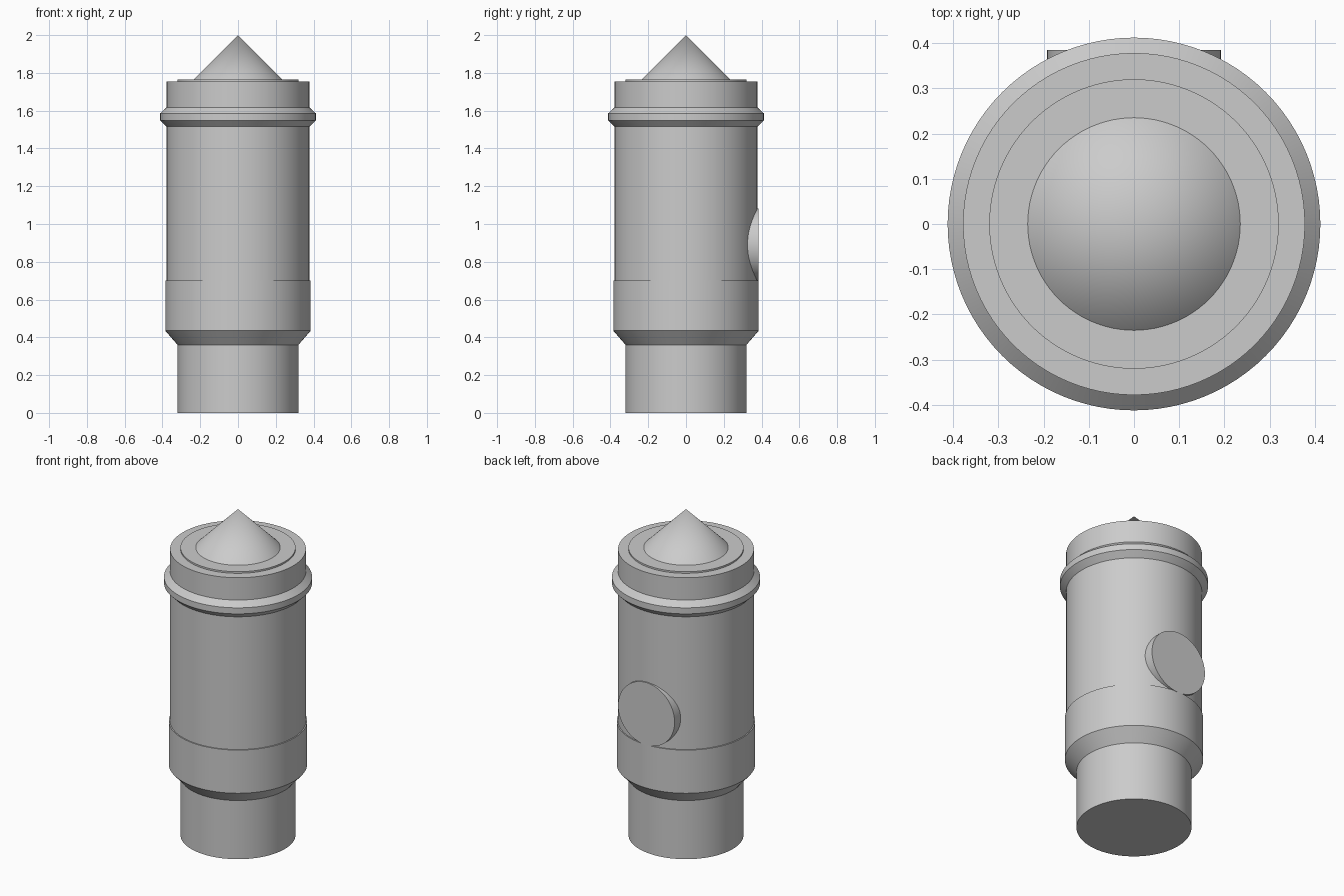
import bpy
import math

cube = bpy.data.objects.get("Cube")
if cube:
    bpy.data.objects.remove(cube, do_unlink=True)

SIDES = 96

grey = bpy.data.materials.new("plain_grey")
grey.use_nodes = True
colour = (0.6, 0.6, 0.6, 1)
grey.diffuse_color = colour
grey.node_tree.nodes["Principled BSDF"].inputs["Base Color"].default_value = colour


def turned(name, z0, z1, r0, r1=None, location=None, rotation=(0, 0, 0)):
    """Round part from height z0 to z1, tapering from radius r0 to r1."""
    r1 = r0 if r1 is None else r1
    bpy.ops.mesh.primitive_cone_add(
        vertices=SIDES, radius1=r0, radius2=r1, depth=z1 - z0,
        location=location or (0, 0, (z0 + z1) / 2), rotation=rotation)
    part = bpy.context.object
    part.name = name
    part.data.materials.append(grey)
    bpy.ops.object.shade_smooth_by_angle(angle=math.radians(25))
    return part


# Lower end: plug, chamfer and wide collar
turned("base_plug", 0, 0.36, 0.32)
turned("collar_chamfer", 0.36, 0.435, 0.32, 0.385)
turned("lower_collar", 0.435, 0.70, 0.385)

# Main barrel and the cap above the ring
turned("barrel", 0.70, 1.755, 0.378)

# Bevelled ring around the barrel
turned("ring_underside", 1.515, 1.549, 0.378, 0.412)
turned("ring_band", 1.549, 1.586, 0.412)
turned("ring_top_slope", 1.586, 1.618, 0.412, 0.378)

# Thin top plate and pointed tip
turned("top_plate", 1.755, 1.765, 0.32)
turned("pointed_tip", 1.765, 2.0, 0.235, 0)

# Round flat boss on the back of the barrel
turned("back_boss", 0, 0.185, 0.192,
       location=(0, 0.2925, 0.89), rotation=(math.pi / 2, 0, 0))
